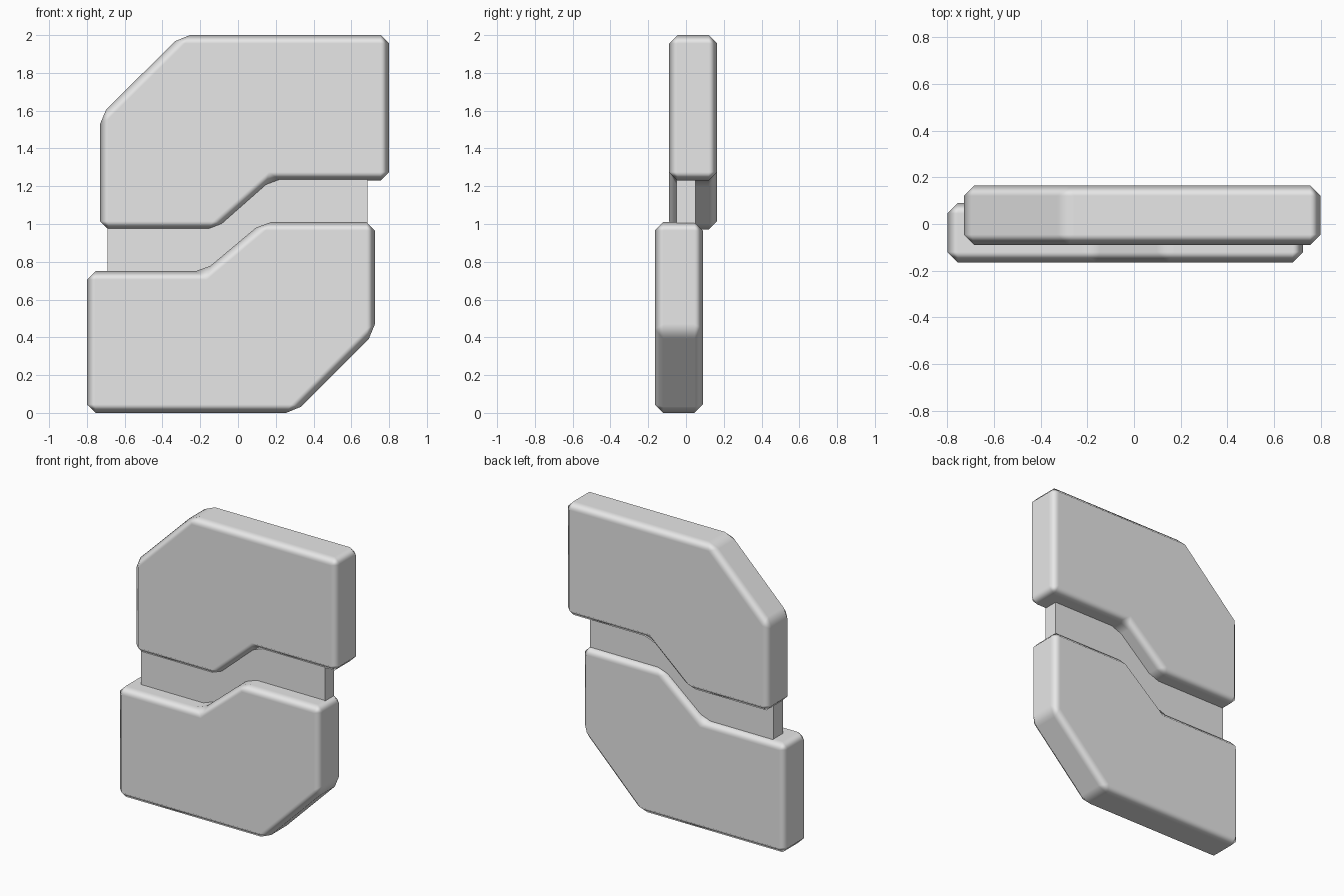
import bpy, bmesh

cube = bpy.data.objects.get("Cube")
if cube:
    bpy.data.objects.remove(cube, do_unlink=True)

grey = bpy.data.materials.new("light_grey")
grey.use_nodes = True
grey.diffuse_color = (0.8, 0.8, 0.8, 1)
grey.node_tree.nodes["Principled BSDF"].inputs["Base Color"].default_value = (0.8, 0.8, 0.8, 1)


def slab(name, outline, front, back, bevel=0.0):
    """Extrude an x-z outline from front to back, with optional chamfered edges."""
    bm = bmesh.new()
    face = bm.faces.new([bm.verts.new((x, front, z)) for x, z in outline])
    ext = bmesh.ops.extrude_face_region(bm, geom=[face])
    moved = [v for v in ext["geom"] if isinstance(v, bmesh.types.BMVert)]
    bmesh.ops.translate(bm, verts=moved, vec=(0, back - front, 0))
    bmesh.ops.recalc_face_normals(bm, faces=bm.faces)
    mesh = bpy.data.meshes.new(name)
    bm.to_mesh(mesh)
    bm.free()
    mesh.materials.append(grey)
    obj = bpy.data.objects.new(name, mesh)
    bpy.context.collection.objects.link(obj)
    if bevel:
        mesh.shade_smooth()
        mod = obj.modifiers.new("chamfer", "BEVEL")
        mod.width = bevel
        mod.segments = 1
        mod.limit_method = "ANGLE"
        mod.harden_normals = True
    return obj


# Upper plate, set towards the back
slab("upper_plate",
     [(-0.73, 0.97), (-0.115, 0.97), (0.18, 1.23), (0.8, 1.23),
      (0.8, 2.0), (-0.3, 2.0), (-0.73, 1.575)],
     -0.09, 0.165, 0.045)

# Lower plate, turned around and set towards the front
slab("lower_plate",
     [(-0.8, 0), (0.3, 0), (0.725, 0.425), (0.725, 1.01),
      (0.13, 1.01), (-0.18, 0.75), (-0.8, 0.75)],
     -0.165, 0.09, 0.045)

# Thin core joining the two plates
slab("joining_core",
     [(-0.69, 0.6), (0.685, 0.6), (0.685, 1.4), (-0.69, 1.4)],
     -0.05, 0.05)
